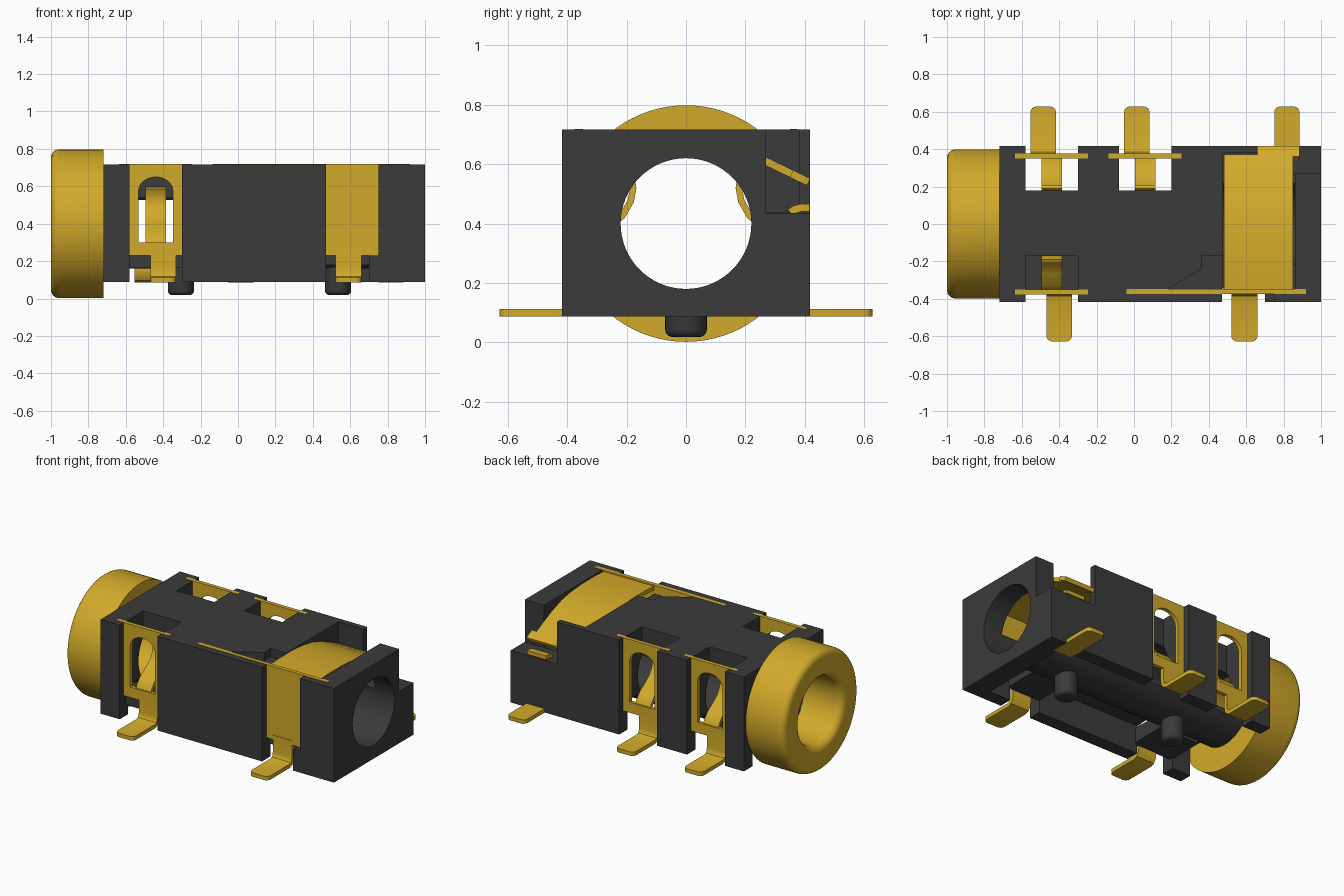
import bpy, bmesh, math
from mathutils import Vector, Matrix

cube = bpy.data.objects.get("Cube")
if cube:
    bpy.data.objects.remove(cube)


def material(name, col):
    m = bpy.data.materials.new(name)
    m.use_nodes = True
    m.diffuse_color = (*col, 1)
    m.node_tree.nodes["Principled BSDF"].inputs["Base Color"].default_value = (*col, 1)
    return m


GOLD = material("gold metal", (0.64, 0.40, 0.023))
BLACK = material("black plastic", (0.043, 0.043, 0.043))


def finish(ob, mat, angle=35):
    ob.data.materials.clear()
    ob.data.materials.append(mat)
    bpy.ops.object.select_all(action='DESELECT')
    ob.select_set(True)
    bpy.context.view_layer.objects.active = ob
    bpy.ops.object.shade_smooth_by_angle(angle=math.radians(angle))
    return ob


def from_bmesh(name, bm):
    bmesh.ops.recalc_face_normals(bm, faces=bm.faces)
    me = bpy.data.meshes.new(name)
    bm.to_mesh(me)
    bm.free()
    ob = bpy.data.objects.new(name, me)
    bpy.context.collection.objects.link(ob)
    return ob


def prism(name, pts, direction):
    """Extrude a flat polygon of 3D points along a vector."""
    bm = bmesh.new()
    face = bm.faces.new([bm.verts.new(p) for p in pts])
    res = bmesh.ops.extrude_face_region(bm, geom=[face])
    bmesh.ops.translate(bm, vec=direction,
                        verts=[g for g in res["geom"] if isinstance(g, bmesh.types.BMVert)])
    return from_bmesh(name, bm)


def box(name, x0, x1, y0, y1, z0, z1):
    return prism(name, [(x0, y0, z0), (x1, y0, z0), (x1, y1, z0), (x0, y1, z0)], (0, 0, z1 - z0))


def tube_x(name, r, x0, x1, z=0.4, n=64):
    pts = [(x0, r * math.cos(2 * math.pi * i / n), z + r * math.sin(2 * math.pi * i / n))
           for i in range(n)]
    return prism(name, pts, (x1 - x0, 0, 0))


def boolean(ob, other, op='DIFFERENCE'):
    """Apply a boolean and remove the helper."""
    other.hide_render = True
    mod = ob.modifiers.new("cut", 'BOOLEAN')
    mod.object, mod.operation, mod.solver = other, op, 'EXACT'
    bpy.context.view_layer.objects.active = ob
    bpy.ops.object.modifier_apply(modifier=mod.name)
    bpy.data.objects.remove(other)


def ribbon(name, path, x0, x1, t=0.026, tip=0.0):
    """Bent sheet-metal strip: a thick (y, z) path extruded along x."""
    p = [Vector(q) for q in path]
    a, b = [], []
    for i, q in enumerate(p):
        d = (p[min(i + 1, len(p) - 1)] - p[max(i - 1, 0)]).normalized()
        n = Vector((-d.y, d.x)) * t / 2
        a.append(q + n)
        b.append(q - n)
    ob = prism(name, [(x0, q.x, q.y) for q in a + b[::-1]], (x1 - x0, 0, 0))
    if tip:
        bm = bmesh.new()
        bm.from_mesh(ob.data)
        end = p[-1].x
        edges = [e for e in bm.edges if all(abs(v.co.y - end) < 1e-4 for v in e.verts)
                 and abs(e.verts[0].co.x - e.verts[1].co.x) < 1e-4]
        bmesh.ops.bevel(bm, geom=edges, offset=tip, segments=4, affect='EDGES', profile=0.5)
        bm.to_mesh(ob.data)
        bm.free()
    return finish(ob, GOLD)


def plate(name, y, outline, hole=None):
    """Upright sheet in the xz plane with an optional window."""
    cu = bpy.data.curves.new(name, 'CURVE')
    cu.dimensions, cu.fill_mode, cu.extrude = '2D', 'BOTH', 0.013
    for pts in [outline] + ([hole] if hole else []):
        sp = cu.splines.new('POLY')
        sp.points.add(len(pts) - 1)
        for q, (x, z) in zip(sp.points, pts):
            q.co = (x, z, 0, 1)
        sp.use_cyclic_u = True
    ob = bpy.data.objects.new(name, cu)
    bpy.context.collection.objects.link(ob)
    bpy.ops.object.select_all(action='DESELECT')
    ob.select_set(True)
    bpy.context.view_layer.objects.active = ob
    bpy.ops.object.convert(target='MESH')
    ob = bpy.context.view_layer.objects.active
    ob.data.transform(Matrix.Translation((0, y, 0)) @ Matrix.Rotation(math.pi / 2, 4, 'X'))
    return finish(ob, GOLD)


# Housing: block hollowed underneath around a round barrel, open towards the collar
body = box("housing", -0.72, 1.0, -0.418, 0.418, 0.088, 0.716)
boolean(body, box("under_cavity", -0.80, 0.86, -0.33, 0.33, -0.1, 0.28))
boolean(body, tube_x("barrel", 0.24, -0.718, 0.93), 'UNION')

# Contact slots, top recess, rear corner notch
for cut in [(-0.58, -0.30, 0.18, 0.6, -0.1, 1), (-0.08, 0.20, 0.18, 0.6, -0.1, 1),
            (-0.58, -0.30, -0.6, -0.17, 0.26, 1), (-0.58, -0.30, -0.6, -0.32, -0.1, 0.5),
            (0.47, 0.75, -0.6, -0.335, 0.23, 1), (0.47, 0.70, -0.6, -0.32, -0.1, 0.5),
            (0.475, 0.86, -0.36, 0.38, 0.437, 1), (0.66, 1.2, 0.27, 0.6, 0.435, 1)]:
    boolean(body, box("cutter", *cut))
boolean(body, prism("wedge_cutter", [(0.16, -0.36, 0.66), (0.36, -0.24, 0.66), (0.36, -0.17, 0.66),
                                     (0.50, -0.17, 0.66), (0.50, -0.36, 0.66)], (0, 0, 0.2)))

# Ledges closing the front slots below, then the bore
boolean(body, box("ledge", -0.59, -0.29, -0.357, -0.10, 0.162, 0.262), 'UNION')
boolean(body, box("ledge", 0.46, 0.71, -0.345, -0.10, 0.18, 0.29), 'UNION')
boolean(body, tube_x("bore", 0.22, -1.0, 1.2))
finish(body, BLACK, 30)

# Locating pegs underneath
for name, x in (("peg_front", -0.305), ("peg_rear", 0.535)):
    bm = bmesh.new()
    bmesh.ops.create_cone(bm, cap_ends=True, segments=32, radius1=0.07, radius2=0.07, depth=0.155,
                          matrix=Matrix.Translation((x, 0, 0.0955)))
    rim = [e for e in bm.edges if all(v.co.z < 0.05 for v in e.verts)]
    bmesh.ops.bevel(bm, geom=rim, offset=0.025, segments=4, affect='EDGES', profile=0.5)
    finish(from_bmesh(name, bm), BLACK)

# Entry collar: lathed ring with rounded mouth
bm = bmesh.new()
profile = [(-0.72, 0.22), (-0.95, 0.22)]
profile += [(-0.95 - 0.05 * math.sin(a), 0.27 - 0.05 * math.cos(a))
            for a in (math.pi / 2 * i / 6 for i in range(1, 7))]
profile += [(-0.955 - 0.045 * math.cos(a), 0.353 + 0.045 * math.sin(a))
            for a in (math.pi / 2 * i / 6 for i in range(7))]
profile += [(-0.72, 0.398), (-0.72, 0.22)]
rings = [bm.verts.new((x, 0, r)) for x, r in profile]
edges = [bm.edges.new(p) for p in zip(rings, rings[1:])]
bmesh.ops.spin(bm, geom=rings + edges, cent=(0, 0, 0), axis=(1, 0, 0), angle=2 * math.pi,
               steps=80, use_duplicate=False)
bmesh.ops.remove_doubles(bm, verts=bm.verts, dist=1e-4)
bmesh.ops.translate(bm, verts=bm.verts, vec=(0, 0, 0.4))
finish(from_bmesh("collar", bm), GOLD)


def foot(name, s, x0, x1):
    path = [(0.363, 0.26), (0.363, 0.15), (0.367, 0.125), (0.378, 0.108), (0.40, 0.10), (0.628, 0.10)]
    ribbon(name, [(s * y, z) for y, z in path], x0, x1, tip=0.03)


# Spring contacts: windowed plate, inward arm and solder foot
TOP = 0.718
for name, s, cx, fx in (("front_contact", -1, -0.44, -0.40), ("back_contact_outer", 1, -0.44, -0.485),
                        ("back_contact_inner", 1, 0.06, 0.015)):
    hole = [(cx - 0.092, 0.30), (cx + 0.092, 0.30)]
    hole += [(cx + 0.092 * math.cos(a), 0.575 + 0.075 * math.sin(a))
             for a in (math.pi * i / 12 for i in range(13))]
    plate(name + "_plate", s * 0.363,
          [(cx - 0.195, TOP), (cx - 0.195, 0.60), (cx - 0.145, 0.60), (cx - 0.145, 0.23),
           (cx + 0.145, 0.23), (cx + 0.145, 0.60), (cx + 0.195, 0.60), (cx + 0.195, TOP)], hole)
    arm = [(0.363, 0.27), (0.352, 0.31), (0.32, 0.35), (0.26, 0.39), (0.215, 0.425),
           (0.186, 0.475), (0.178, 0.52), (0.184, 0.56), (0.20, 0.59)]
    ribbon(name + "_arm", [(s * y, z) for y, z in arm], cx - 0.055, cx + 0.055, t=0.022)
    foot(name + "_foot", s, fx - 0.068, fx + 0.068)

# Tip contact: front plate, strap over the top and foot
plate("tip_contact_plate", -0.36,
      [(-0.04, TOP), (-0.04, 0.66), (0.46, 0.66), (0.46, 0.23), (0.76, 0.23),
       (0.76, 0.60), (0.92, 0.60), (0.92, TOP)])
foot("tip_contact_foot", -1, 0.52, 0.66)
ribbon("tip_contact_strap", [(-0.365, 0.695), (-0.25, 0.702), (-0.12, 0.702), (0, 0.693), (0.10, 0.675),
                             (0.20, 0.64), (0.28, 0.604), (0.365, 0.563)], 0.48, 0.85)
ribbon("tip_contact_tab", [(0.355, 0.568), (0.412, 0.54)], 0.66, 0.885)

# Switch contact in the rear notch and its foot
ribbon("switch_contact", [(0.35, 0.437), (0.365, 0.447), (0.385, 0.453), (0.416, 0.453)], 0.74, 0.88)
ribbon("switch_foot", [(0.30, 0.10), (0.628, 0.10)], 0.75, 0.885, tip=0.03)
